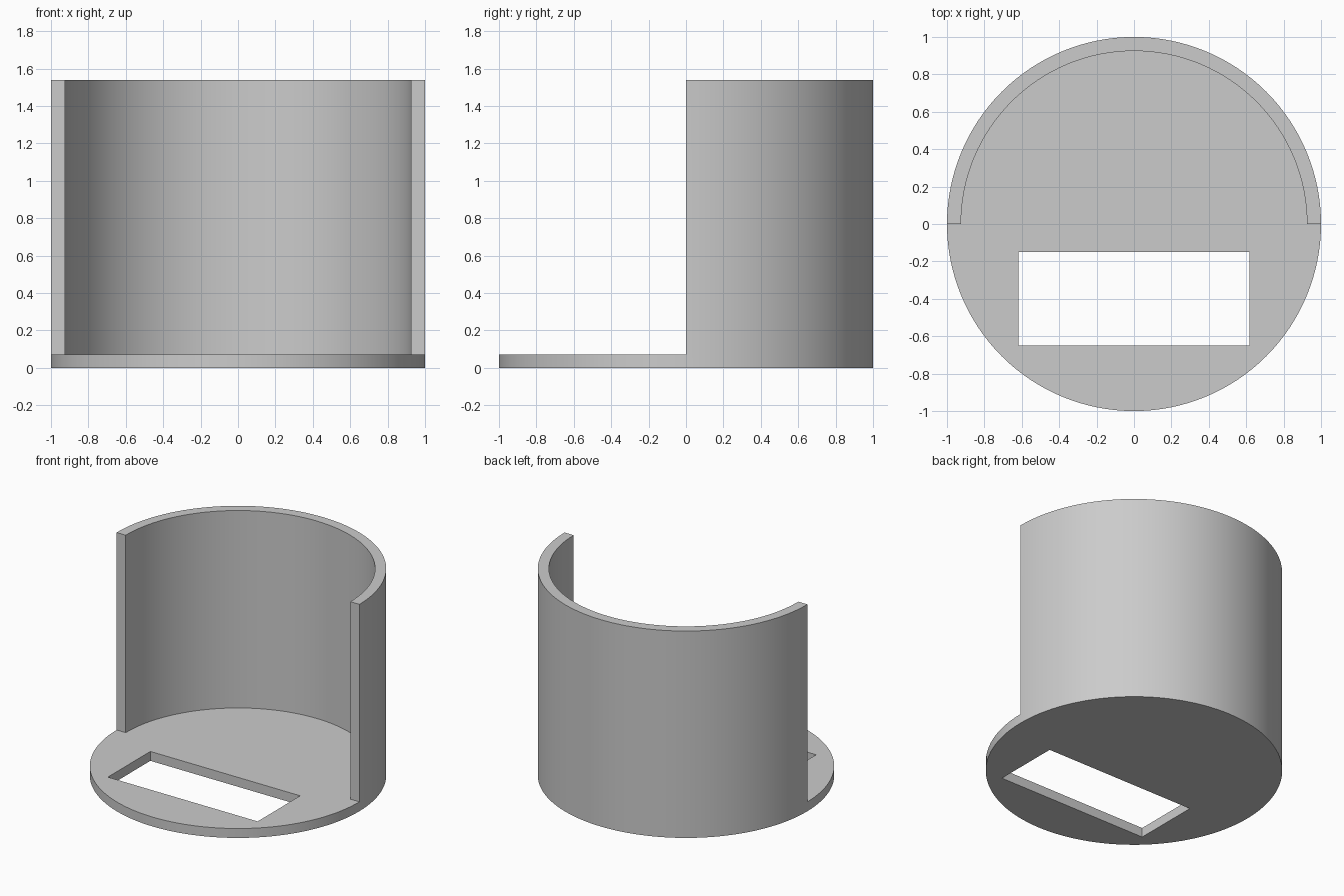
import bpy
import bmesh
from math import cos, sin, pi

cube = bpy.data.objects.get("Cube")
if cube:
    bpy.data.objects.remove(cube, do_unlink=True)

OUTER, INNER = 1.0, 0.925
BASE_H, TOTAL_H = 0.07, 1.54
HALF_SEGS = 64

grey = bpy.data.materials.new("plain grey")
grey.use_nodes = True
colour = (0.6, 0.6, 0.6, 1)
grey.diffuse_color = colour
grey.node_tree.nodes["Principled BSDF"].inputs["Base Color"].default_value = colour

bm = bmesh.new()


def arc(radius, start, first=0, last=HALF_SEGS):
    """Half-circle of vertices, counted in steps from the start angle."""
    angles = [start + pi * i / HALF_SEGS for i in range(first, last + 1)]
    return [bm.verts.new((radius * cos(a), radius * sin(a), 0)) for a in angles]


def loop_edges(verts):
    pairs = zip(verts, verts[1:] + verts[:1])
    return [bm.edges.get(p) or bm.edges.new(p) for p in pairs]


def raise_faces(faces, height):
    result = bmesh.ops.extrude_face_region(bm, geom=faces)["geom"]
    verts = [g for g in result if isinstance(g, bmesh.types.BMVert)]
    bmesh.ops.translate(bm, verts=verts, vec=(0, 0, height))
    return [g for g in result if isinstance(g, bmesh.types.BMFace)]


# Half-ring footprint of the curved back wall
outer_back = arc(OUTER, 0)
inner_back = arc(INNER, 0)
for i in range(HALF_SEGS):
    bm.faces.new((inner_back[i], outer_back[i], outer_back[i + 1], inner_back[i + 1]))

# Remaining floor, with a rectangular slot at the front
front = arc(OUTER, pi, 1, HALF_SEGS - 1)
rim = inner_back + [outer_back[-1]] + front + [outer_back[0]]
slot = [bm.verts.new((x, y, 0)) for x, y in
        ((-0.617, -0.65), (0.617, -0.65), (0.617, -0.15), (-0.617, -0.15))]
bmesh.ops.triangle_fill(bm, edges=loop_edges(rim) + loop_edges(slot),
                        use_beauty=True, normal=(0, 0, 1))

# Thicken the base, then raise the wall from its half-ring
top = raise_faces(bm.faces[:], BASE_H)
ring = [f for f in top if len(f.verts) == 4]
raise_faces(ring, TOTAL_H - BASE_H)
bmesh.ops.delete(bm, geom=[f for f in ring if f.is_valid], context='FACES_ONLY')
bmesh.ops.recalc_face_normals(bm, faces=bm.faces[:])

mesh = bpy.data.meshes.new("round_holder")
bm.to_mesh(mesh)
bm.free()
mesh.materials.append(grey)
holder = bpy.data.objects.new("base_with_curved_back_wall", mesh)
bpy.context.collection.objects.link(holder)

bpy.ops.object.select_all(action='DESELECT')
holder.select_set(True)
bpy.context.view_layer.objects.active = holder
bpy.ops.object.shade_smooth_by_angle(angle=pi / 6)
